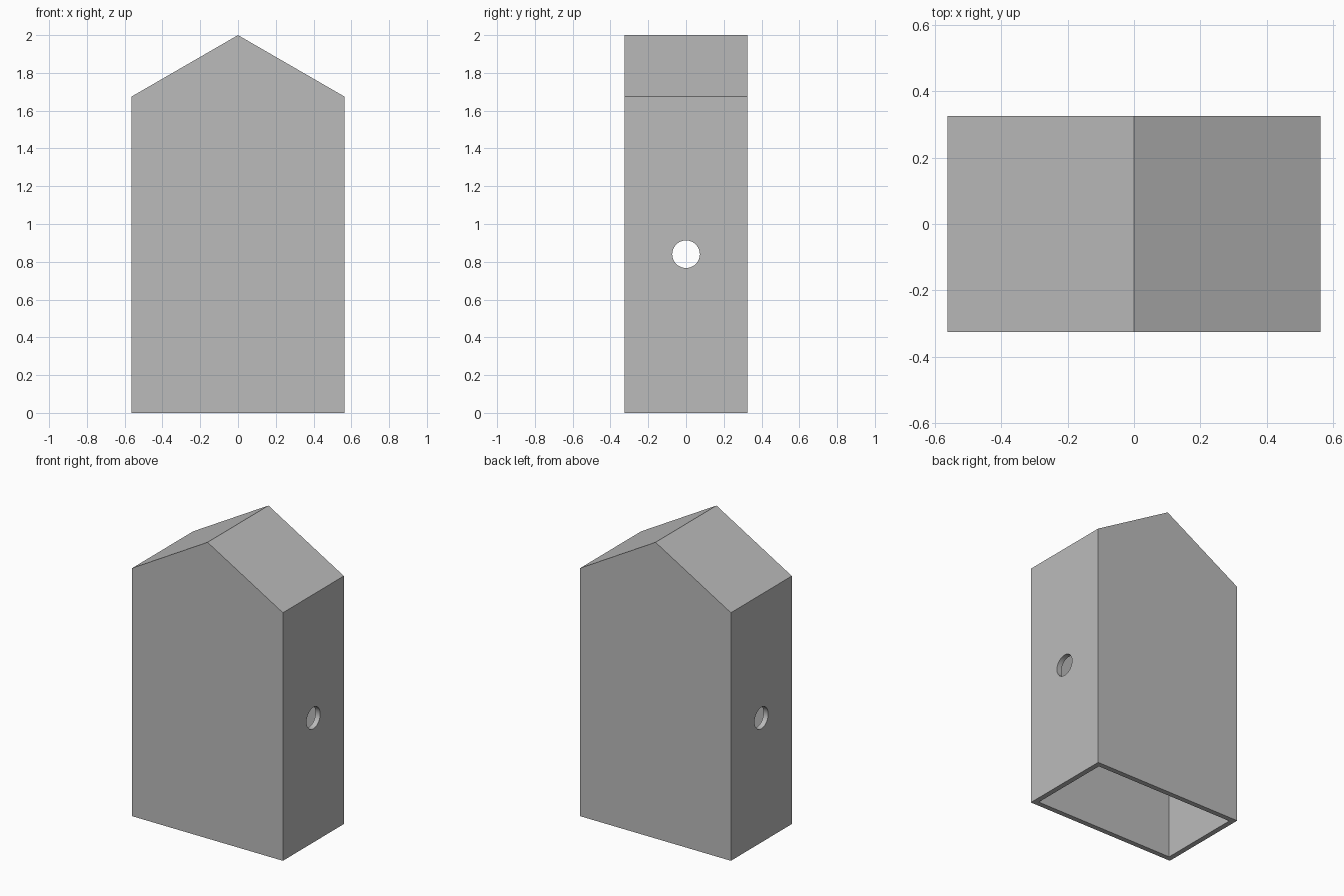
import bpy, bmesh, math
from mathutils import Matrix

if "Cube" in bpy.data.objects:
    bpy.data.objects.remove(bpy.data.objects["Cube"])

HALF_W, HALF_D, HEIGHT = 0.563, 0.325, 2.0
WALL = 0.035
PITCH = math.radians(30)
HOLE_R, HOLE_Z = 0.073, 0.84

grey = bpy.data.materials.new("plain grey")
grey.use_nodes = True
colour = (0.5, 0.5, 0.5, 1)
grey.diffuse_color = colour
grey.node_tree.nodes["Principled BSDF"].inputs["Base Color"].default_value = colour


def finish(name, bm):
    bmesh.ops.recalc_face_normals(bm, faces=bm.faces)
    mesh = bpy.data.meshes.new(name)
    bm.to_mesh(mesh)
    bm.free()
    mesh.materials.append(grey)
    obj = bpy.data.objects.new(name, mesh)
    bpy.context.collection.objects.link(obj)
    return obj


def gabled_block(name, half_w, half_d, bottom, apex):
    """Extrude a five-sided gable profile along y."""
    eave = apex - half_w * math.tan(PITCH)
    profile = [(-half_w, bottom), (half_w, bottom), (half_w, eave),
               (0, apex), (-half_w, eave)]
    bm = bmesh.new()
    face = bm.faces.new([bm.verts.new((x, -half_d, z)) for x, z in profile])
    out = bmesh.ops.extrude_face_region(bm, geom=[face])
    moved = [v for v in out["geom"] if isinstance(v, bmesh.types.BMVert)]
    bmesh.ops.translate(bm, verts=moved, vec=(0, 2 * half_d, 0))
    return finish(name, bm)


# Outer shell with a gabled top
shell = gabled_block("gabled_shell", HALF_W, HALF_D, 0, HEIGHT)

# Hollow inside, open at the bottom
cavity = gabled_block("cavity_cutter", HALF_W - WALL, HALF_D - WALL,
                      -0.1, HEIGHT - WALL / math.cos(PITCH))

# Round hole through both side walls
bm = bmesh.new()
bmesh.ops.create_cone(bm, cap_ends=True, segments=48, radius1=HOLE_R,
                      radius2=HOLE_R, depth=2,
                      matrix=Matrix.Translation((0, 0, HOLE_Z))
                      @ Matrix.Rotation(math.pi / 2, 4, "Y"))
hole = finish("side_hole_cutter", bm)

bpy.context.view_layer.objects.active = shell
shell.select_set(True)
for cutter in (cavity, hole):
    mod = shell.modifiers.new(cutter.name, "BOOLEAN")
    mod.operation = "DIFFERENCE"
    mod.solver = "EXACT"
    mod.object = cutter
    bpy.ops.object.modifier_apply(modifier=mod.name)
    bpy.data.objects.remove(cutter)

bpy.ops.object.shade_smooth_by_angle(angle=math.radians(25))
